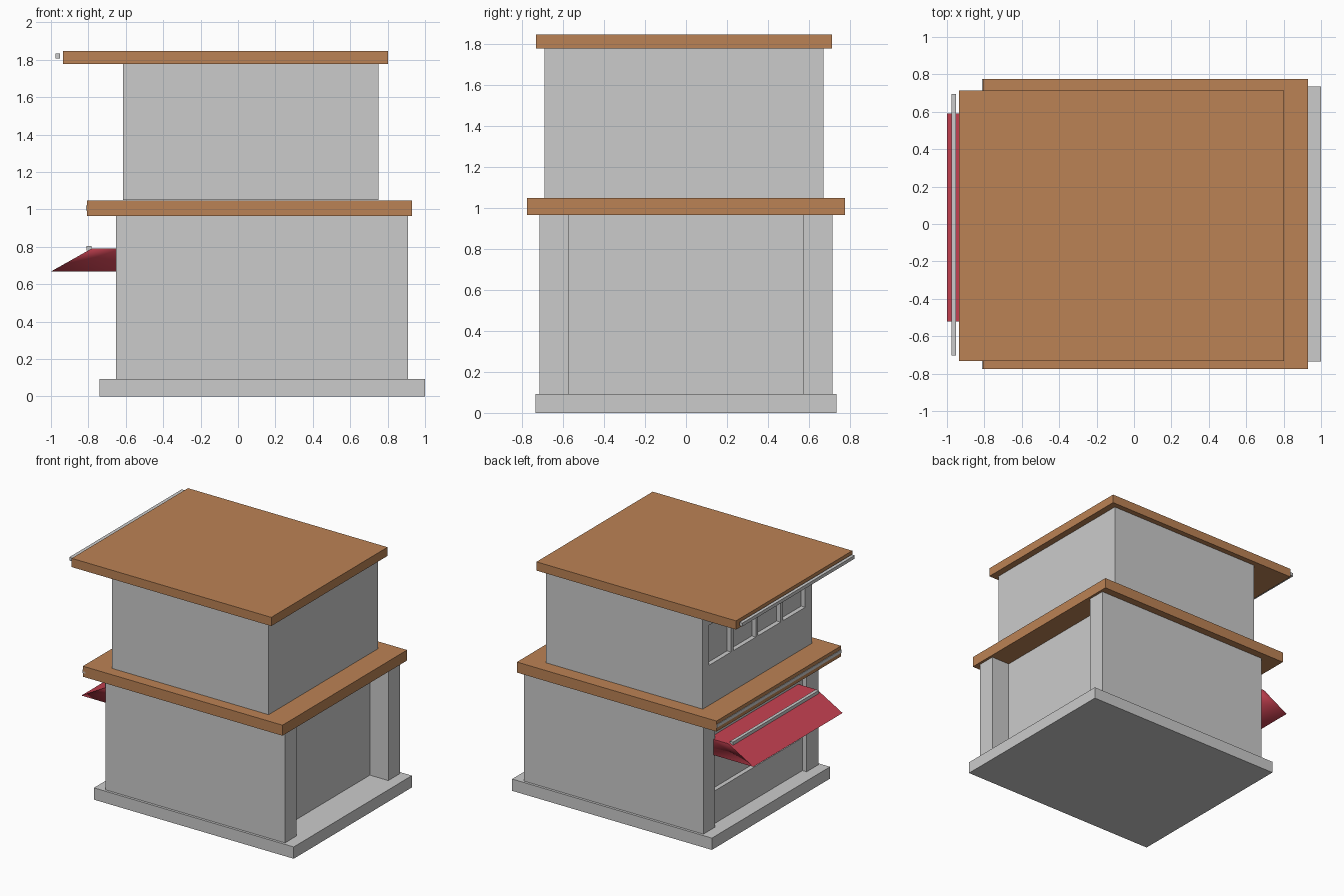
import bpy, bmesh

if "Cube" in bpy.data.objects:
    bpy.data.objects.remove(bpy.data.objects["Cube"])


def material(name, color):
    m = bpy.data.materials.new(name)
    m.diffuse_color = color
    m.use_nodes = True
    m.node_tree.nodes["Principled BSDF"].inputs["Base Color"].default_value = m.diffuse_color
    return m


WOOD = material("orange_roof", (0.50, 0.225, 0.09, 1))
RED = material("red_awning", (0.58, 0.055, 0.085, 1))


def add_object(name, bm, mat=None):
    me = bpy.data.meshes.new(name)
    bmesh.ops.recalc_face_normals(bm, faces=bm.faces)
    bm.to_mesh(me)
    bm.free()
    ob = bpy.data.objects.new(name, me)
    bpy.context.collection.objects.link(ob)
    if mat:
        me.materials.append(mat)
    return ob


def box(name, x, y, z, mat=None):
    bm = bmesh.new()
    bmesh.ops.create_cube(bm, size=1)
    for v in bm.verts:
        for i, (a, b) in enumerate((x, y, z)):
            v.co[i] = a if v.co[i] < 0 else b
    return add_object(name, bm, mat)


def recess(wall, name, x, y, z):
    cutter = box(name, x, y, z)
    cutter.hide_render = True
    cutter.hide_viewport = True
    cutter.display_type = 'WIRE'
    mod = wall.modifiers.new(name, 'BOOLEAN')
    mod.operation = 'DIFFERENCE'
    mod.solver = 'EXACT'
    mod.object = cutter


# Ground slab and lower storey: two long side walls with a set-back core
box("base_slab", (-0.74, 1.0), (-0.735, 0.735), (0, 0.093))
box("front_side_wall", (-0.652, 0.91), (-0.715, -0.57), (0.093, 0.965))
box("back_side_wall", (-0.652, 0.91), (0.57, 0.715), (0.093, 0.965))
lower = box("lower_core", (-0.615, 0.75), (-0.57, 0.57), (0.093, 0.965))
recess(lower, "shop_window_cutter", (-0.8, -0.58), (-0.54, 0.54), (0.35, 0.68))

# Upper storey with a row of four shallow windows
upper = box("upper_storey", (-0.615, 0.75), (-0.69, 0.67), (1.05, 1.78))
for i in range(4):
    y = -0.605 + i * 0.3075
    recess(upper, f"window_cutter_{i}", (-0.8, -0.58), (y, y + 0.2775), (1.365, 1.68))

# Roof slabs
box("lower_roof", (-0.808, 0.93), (-0.775, 0.775), (0.965, 1.048), WOOD)
box("upper_roof", (-0.935, 0.803), (-0.733, 0.713), (1.778, 1.847), WOOD)

# Thin rails
box("upper_roof_rail", (-0.977, -0.951), (-0.703, 0.695), (1.807, 1.833))
box("lower_roof_rail", (-0.812, -0.786), (-0.775, 0.775), (0.995, 1.02))
box("awning_rail", (-0.81, -0.784), (-0.495, 0.57), (0.78, 0.805))

# Awning: side profile extruded along y, soft shading under the crisp top
bm = bmesh.new()
profile = [(-1.0, 0.668), (-0.78, 0.792), (-0.615, 0.792), (-0.615, 0.668)]
face = bm.faces.new([bm.verts.new((x, -0.52, z)) for x, z in profile])
ext = bmesh.ops.extrude_face_region(bm, geom=[face])
moved = [g for g in ext["geom"] if isinstance(g, bmesh.types.BMVert)]
bmesh.ops.translate(bm, verts=moved, vec=(0, 1.11, 0))
bmesh.ops.recalc_face_normals(bm, faces=bm.faces)
for f in bm.faces:
    f.smooth = True
for f in bm.faces:
    if f.normal.z > 0.1:
        for e in f.edges:
            e.smooth = False
add_object("awning", bm, RED)
